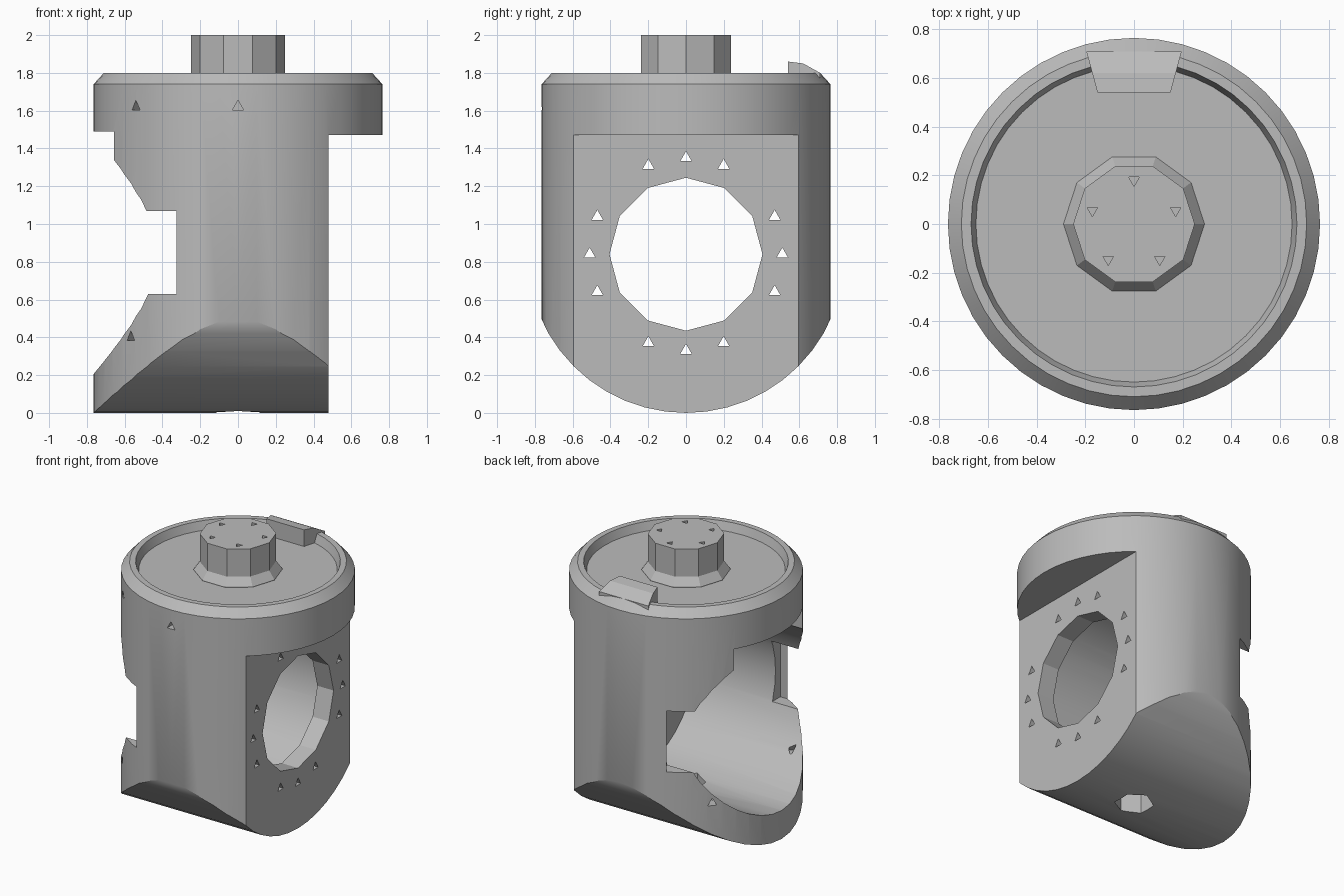
import bpy, bmesh, math
from mathutils import Matrix, Vector

cube = bpy.data.objects.get("Cube")
if cube:
    bpy.data.objects.remove(cube, do_unlink=True)

grey = bpy.data.materials.new("machined grey")
grey.use_nodes = True
colour = (0.5, 0.5, 0.5, 1)
grey.diffuse_color = colour
grey.node_tree.nodes["Principled BSDF"].inputs["Base Color"].default_value = colour

AXIS_Z = 0.84  # height of the cross bore


def finish(name, bm):
    bmesh.ops.recalc_face_normals(bm, faces=bm.faces)
    mesh = bpy.data.meshes.new(name)
    bm.to_mesh(mesh)
    bm.free()
    mesh.materials.append(grey)
    obj = bpy.data.objects.new(name, mesh)
    bpy.context.collection.objects.link(obj)
    return obj


def lathe(name, profile, steps):
    bm = bmesh.new()
    verts = [bm.verts.new((r, 0, z)) for r, z in profile]
    edges = [bm.edges.new(pair) for pair in zip(verts, verts[1:])]
    bmesh.ops.spin(bm, geom=verts + edges, cent=(0, 0, 0), axis=(0, 0, 1),
                   angle=math.tau, steps=steps)
    bmesh.ops.remove_doubles(bm, verts=bm.verts, dist=0.0005)
    return finish(name, bm)


def rods(name, ends, radius, sides):
    bm = bmesh.new()
    for start, end in ends:
        start, end = Vector(start), Vector(end)
        way = end - start
        turn = way.to_track_quat('Z', 'Y').to_matrix().to_4x4()
        bmesh.ops.create_cone(bm, cap_ends=True, segments=sides, radius1=radius,
                              radius2=radius, depth=way.length,
                              matrix=Matrix.Translation((start + end) / 2) @ turn)
    return finish(name, bm)


def box(name, low, high):
    low, high = Vector(low), Vector(high)
    bm = bmesh.new()
    bmesh.ops.create_cube(bm, size=1)
    bm.transform(Matrix.Translation((low + high) / 2) @ Matrix.Diagonal((*(high - low), 1)))
    return finish(name, bm)


def prism(name, outline, half_width):
    # outline in y and z, extruded along x
    bm = bmesh.new()
    face = bm.faces.new([bm.verts.new((-half_width, y, z)) for y, z in outline])
    wall = bmesh.ops.extrude_face_region(bm, geom=[face])
    bmesh.ops.translate(bm, vec=(2 * half_width, 0, 0),
                        verts=[v for v in wall["geom"] if isinstance(v, bmesh.types.BMVert)])
    return finish(name, bm)


def combine(obj, tool, operation='DIFFERENCE'):
    mod = obj.modifiers.new("cut", 'BOOLEAN')
    mod.object, mod.operation, mod.solver = tool, operation, 'EXACT'
    bpy.context.view_layer.objects.active = obj
    bpy.ops.object.modifier_apply(modifier=mod.name)
    bpy.data.objects.remove(tool, do_unlink=True)


# Round housing with chamfered rim and shallow recess on top
body = lathe("housing", [(0, -0.1), (0.765, -0.1), (0.765, 1.74), (0.71, 1.8),
                         (0.67, 1.8), (0.65, 1.74), (0, 1.74)], 48)

# Rounded underside, an arch lying along x
outline = [(-1, 2.2), (-1, AXIS_Z)]
for i in range(25):
    a = math.pi + math.pi * i / 24
    outline.append((0.84 * math.cos(a), AXIS_Z + 0.84 * math.sin(a)))
outline += [(1, AXIS_Z), (1, 2.2)]
combine(body, prism("arch", outline, 1), 'INTERSECT')

# Flat mounting face under the rim
combine(body, box("flat", (0.48, -1, -0.5), (1, 1, 1.47)))

# Large bore with side and top slots
combine(body, rods("bore", [((-1, 0, AXIS_Z), (0.35, 0, AXIS_Z))], 0.635, 40))
combine(body, box("side_slot", (-1, -0.69, 0.63), (-0.27, 0.69, 1.07)))
combine(body, box("top_slot", (-1, -0.39, 1), (-0.3, 0.39, 1.49)))

# Screw holes in four groups of three, then the through hole they surround
holes = []
for quarter in range(4):
    for offset in (-23, 0, 23):
        a = math.radians(quarter * 90 + offset)
        y, z = 0.51 * math.cos(a), AXIS_Z + 0.51 * math.sin(a)
        holes.append(((0.2, y, z), (0.6, y, z)))
combine(body, rods("screw_holes", holes, 0.035, 3))
combine(body, rods("through_hole", [((0.1, 0, AXIS_Z), (0.7, 0, AXIS_Z))], 0.405, 12))

# Set screw holes in the wall and a drain hole underneath
holes = []
for degrees, height in ((-90, 1.62), (-135, 1.62), (-138, 0.4), (138, 0.4)):
    a = math.radians(degrees)
    ray = Vector((math.cos(a), math.sin(a), 0))
    up = Vector((0, 0, height))
    holes.append((ray * 0.68 + up, ray * 0.9 + up))
combine(body, rods("set_screw_holes", holes, 0.035, 3))
combine(body, rods("drain_hole", [((0, 0, -0.2), (0, 0, 0.4))], 0.13, 6))

# Locating tab at the back of the rim, wider towards the outside
tab = prism("locating_tab", [(0.54, 1.73), (0.54, 1.86), (0.62, 1.85),
                             (0.71, 1.8), (0.71, 1.73)], 0.15)
for v in tab.data.vertices:
    v.co.x *= 1 + 1.8 * (v.co.y - 0.54)

# Central boss with a flared foot and five screw holes
boss = lathe("boss", [(0, 1.7), (0.29, 1.7), (0.29, 1.745), (0.25, 1.8), (0.25, 2), (0, 2)], 10)
holes = []
for i in range(5):
    a = math.radians(90 + 72 * i)
    x, y = 0.18 * math.cos(a), 0.18 * math.sin(a)
    holes.append(((x, y, 1.92), (x, y, 2.1)))
combine(boss, rods("boss_holes", holes, 0.025, 3))

# Keep machined edges crisp, curved walls smooth
for obj, angle in ((body, 28), (boss, 20), (tab, 10)):
    bpy.ops.object.select_all(action='DESELECT')
    obj.select_set(True)
    bpy.context.view_layer.objects.active = obj
    bpy.ops.object.shade_smooth_by_angle(angle=math.radians(angle))
